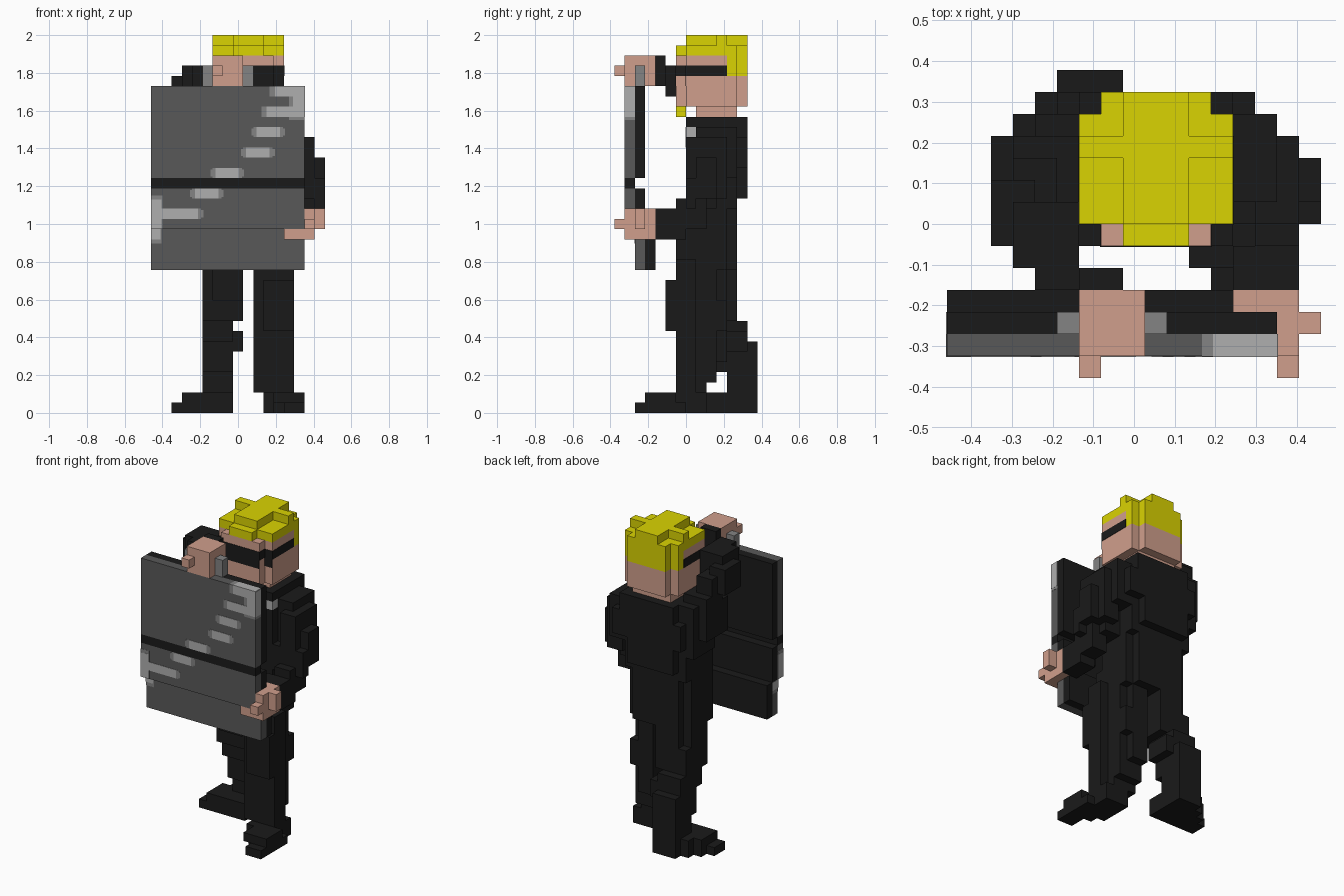
import bpy, bmesh
from mathutils import Matrix, Vector

if "Cube" in bpy.data.objects:
    bpy.data.objects.remove(bpy.data.objects["Cube"], do_unlink=True)

U = 2 / 37  # size of one block


def lin(c):
    c /= 255
    return c / 12.92 if c <= 0.04045 else ((c + 0.055) / 1.055) ** 2.4


def material(name, r, g, b):
    m = bpy.data.materials.new(name)
    m.use_nodes = True
    col = (lin(r), lin(g), lin(b), 1)
    m.diffuse_color = col
    m.node_tree.nodes["Principled BSDF"].inputs["Base Color"].default_value = col
    return m


BLACK = material("black cloth", 26, 26, 26)
SKIN = material("skin", 208, 159, 140)
HAIR = material("yellow hair", 218, 211, 2)
STEEL = material("dark grey", 89, 89, 89)
MID = material("mid grey", 131, 131, 131)
LIGHT = material("light grey", 175, 175, 175)


def blocks(name, mat, boxes):
    """One object from boxes (x0, x1, y0, y1, z0, z1) counted in blocks."""
    bm = bmesh.new()
    for x0, x1, y0, y1, z0, z1 in boxes:
        centre = Vector(((x0 + x1) / 2 - 8.5, (y0 + y1) / 2 - 7, (z0 + z1) / 2)) * U
        size = Matrix.Diagonal(((x1 - x0) * U, (y1 - y0) * U, (z1 - z0) * U, 1))
        bmesh.ops.create_cube(bm, size=1, matrix=Matrix.Translation(centre) @ size)
    me = bpy.data.meshes.new(name)
    bm.to_mesh(me)
    bm.free()
    me.materials.append(mat)
    ob = bpy.data.objects.new(name, me)
    bpy.context.collection.objects.link(ob)
    return ob


# Shield: grey front layer, black backing, dark groove, stepped lower plate
blocks("shield_front", STEEL, [(0, 15, 1, 2, 18, 22), (0, 15, 1, 2, 23, 32)])
blocks("shield_band", BLACK, [(0, 15, 1, 2, 22, 23)])
blocks("shield_back", BLACK, [(0, 15, 2, 3, 18, 22), (0, 15, 2, 3, 23, 32)])
blocks("shield_lower_front", STEEL, [(0, 15, 2, 3, 14, 18)])
blocks("shield_lower_back", BLACK, [(0, 15, 3, 4, 14, 18)])
blocks("shield_grips", MID, [(5, 6, 2, 3, 32, 34), (9, 10, 2, 3, 32, 34)])

# Diagonal shine: light strips with rounded mid grey ends
strips = [(0, 5, 19), (4, 7, 21), (6, 9, 23), (9, 12, 25), (10, 13, 27)]
T = 0.02
for i, (a, b, z) in enumerate(strips):
    lo = a if a == 0 else a + 0.3
    blocks(f"shine_end_{i}", MID, [(a - 0.2 * (a > 0), b + 0.1, 1 - T, 1, z + 0.15, z + 0.85),
                                   (a, b - 0.1, 1 - T, 1, z, z + 1)])
    blocks(f"shine_{i}", LIGHT, [(lo, b - 0.4, 1 - 2 * T, 1, z, z + 1)])

# Shine that wraps round the upper corner and the far edge
blocks("corner_shine_ends", MID, [
    (11.6, 15, 1 - T, 2, 31, 32 + T), (10.8, 15, 1 - T, 1, 29, 30),
    (13.5, 15 + T, 1 - T, 2, 28.7, 32)])
blocks("corner_shine", LIGHT, [
    (12.1, 15, 1 - 2 * T, 2, 31, 32 + 2 * T), (11.3, 15, 1 - 2 * T, 1, 29, 30),
    (13.9, 15 + 2 * T, 1 - 2 * T, 2, 29, 32)])
blocks("edge_shine_ends", MID, [(-T, 1.1, 1 - T, 2, 18, 21.3), (-T, 1, 2 - T, 3, 16.6, 18)])
blocks("edge_shine", LIGHT, [(-2 * T, 1, 1 - 2 * T, 2, 18, 20.9), (-2 * T, 0.9, 2 - 2 * T, 3, 17, 18)])

# Hands
blocks("left_hand", SKIN, [
    (13, 16, 3, 4, 18, 20), (15, 16, 1, 4, 17, 20), (16, 17, 2, 3, 18, 20),
    (15, 16, 0, 1, 18, 19), (13, 16, 1, 2, 17, 18)])
blocks("right_hand", SKIN, [(6, 9, 1, 4, 32, 35), (6, 7, 0, 1, 33, 34)])

# Jacket, with rounded shoulders and a narrower waist
blocks("torso", BLACK, [
    (5, 13, 7, 11, 14, 21), (6, 12, 11, 12, 14, 21), (6, 13, 6, 8, 14, 17),
    (5, 13, 7, 12, 20, 27), (6, 12, 12, 13, 21, 24), (5, 13, 12, 13, 24, 27),
    (4, 14, 8, 12, 24, 28), (6, 13, 7, 13, 28, 29), (6, 13, 8, 13, 27, 28)])
blocks("shirt", LIGHT, [(8, 13, 7, 8, 27, 28), (8, 11, 6.95, 8, 26, 28)])
blocks("left_arm", BLACK, [
    (13, 15, 8, 12, 23, 28), (12, 14, 11, 13, 24, 27), (14, 16, 7, 11, 21, 27),
    (15, 17, 8, 10, 21, 25), (15, 17, 7, 8, 20, 23), (13, 15, 7, 10, 20, 23),
    (14, 16, 6, 9, 18, 21), (14, 16, 4, 7, 17, 20), (13, 14, 4, 6, 18, 20)])
blocks("right_arm", BLACK, [
    (4, 6, 8, 12, 23, 29), (3, 6, 7, 11, 25, 29), (3, 6, 8, 11, 29, 30),
    (3, 5, 8, 10, 30, 32), (2, 4, 6, 9, 30, 33), (3, 6, 5, 8, 31, 34),
    (4, 6, 4, 5, 32, 34), (6, 8, 4, 5, 32, 35)])

# Legs in stride: left forward, right back
blocks("left_leg", BLACK, [
    (10, 13, 6, 10, 5, 16), (10, 12, 10, 11, 5, 15), (11, 13, 5, 11, 8, 11),
    (11, 13, 5, 6, 11, 13), (10, 13, 6, 10, 3, 5), (10, 13, 6, 9, 2, 3),
    (13, 14, 6, 8, 2, 15), (13, 14, 5, 8, 8, 13)])
blocks("left_shoe", BLACK, [
    (13, 15, 2, 5, 0, 1), (12, 15, 4, 7, 0, 1), (12, 15, 3, 6, 1, 2),
    (11, 14, 5, 9, 0, 2)])
blocks("right_leg", BLACK, [
    (5, 9, 8, 11, 12, 15), (6, 9, 11, 12, 12, 15), (5, 9, 8, 12, 9, 12),
    (6, 9, 7, 8, 11, 15), (5, 8, 9, 13, 7, 9), (8, 9, 10, 13, 6, 8),
    (5, 8, 10, 13, 4, 7), (5, 8, 11, 14, 0, 7)])
blocks("right_shoe", BLACK, [
    (2, 5, 9, 11, 0, 1), (3, 6, 9, 12, 0, 2), (4, 8, 9, 13, 0, 2)])

# Head
blocks("head", SKIN, [
    (6, 13, 7, 12, 30, 33), (6, 13, 7, 11, 33, 35), (7, 12, 6, 7, 30, 35),
    (7, 12, 12, 13, 30, 33), (7, 12, 8, 12, 29, 30)])
blocks("hair", HAIR, [
    (6, 13, 7, 12, 35, 36), (6, 13, 11, 12, 33, 35), (7, 12, 12, 13, 33, 36),
    (8, 11, 6, 7, 35, 36), (8, 11, 7, 13, 36, 37), (6, 13, 10, 11, 36, 37)])
blocks("goatee", HAIR, [(8, 11, 6, 7, 29, 30)])

# Sunglasses: thin plates on the face and temples
E = 0.04
blocks("sunglasses", BLACK, [
    (7 - E, 12 + E, 6 - E, 7, 33, 34), (6 - E, 13 + E, 7 - E, 11, 33, 34),
    (7, 12, 6 - E, 6, 32, 33),
    (12, 13, 7 - E, 7, 32, 33), (6, 7, 7 - E, 7, 32, 33)])
